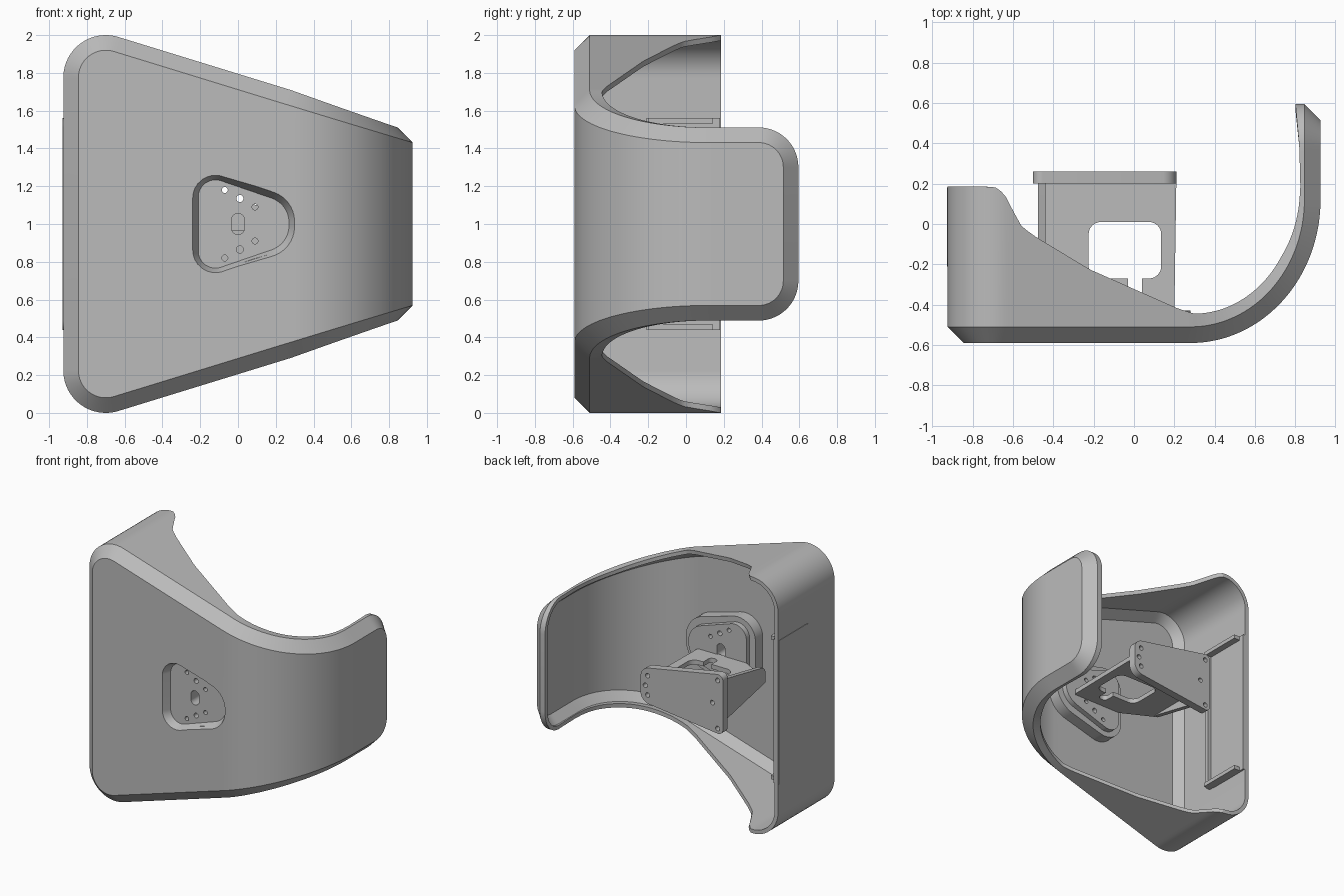
import bpy, bmesh, math
from mathutils import Vector

if "Cube" in bpy.data.objects:
    bpy.data.objects.remove(bpy.data.objects["Cube"])

grey = bpy.data.materials.new("plain_grey")
grey.diffuse_color = (0.5, 0.5, 0.5, 1)
grey.use_nodes = True
grey.node_tree.nodes["Principled BSDF"].inputs["Base Color"].default_value = grey.diffuse_color


def make(name, verts, faces):
    me = bpy.data.meshes.new(name)
    me.from_pydata(verts, [], faces)
    bm = bmesh.new()
    bm.from_mesh(me)
    bmesh.ops.recalc_face_normals(bm, faces=bm.faces)
    bm.to_mesh(me)
    bm.free()
    me.materials.append(grey)
    ob = bpy.data.objects.new(name, me)
    bpy.context.collection.objects.link(ob)
    return ob


def rounded(corners, n=8):
    """Closed profile from (u, v, radius) corners with filleted arcs."""
    out, m = [], len(corners)
    for i, (u, v, r) in enumerate(corners):
        p = Vector((u, v))
        a = (Vector(corners[i - 1][:2]) - p).normalized()
        b = (Vector(corners[(i + 1) % m][:2]) - p).normalized()
        if r == 0:
            out.append((u, v))
            continue
        half = a.angle(b) / 2
        c = p + (a + b).normalized() * r / math.sin(half)
        d0 = p + a * r / math.tan(half) - c
        d1 = p + b * r / math.tan(half) - c
        for k in range(n + 1):
            d = d0.lerp(d1, k / n).normalized() * r + c
            out.append((d.x, d.y))
    return out


AXES = {'x': lambda u, v, w: (w, u, v), 'y': lambda u, v, w: (u, w, v), 'z': lambda u, v, w: (u, v, w)}


def prism(name, prof, w0, w1, axis='y', prof2=None):
    f, n = AXES[axis], len(prof)
    verts = [f(u, v, w0) for u, v in prof] + [f(u, v, w1) for u, v in (prof2 or prof)]
    faces = [(i, (i + 1) % n, n + (i + 1) % n, n + i) for i in range(n)]
    return make(name, verts, faces + [tuple(range(n)), tuple(range(n, 2 * n))])


def rect(u0, u1, v0, v1, r=0, n=6):
    return rounded([(u0, v0, r), (u1, v0, r), (u1, v1, r), (u0, v1, r)], n)


def circle(u, v, r, n=20):
    return [(u + r * math.cos(math.tau * i / n), v + r * math.sin(math.tau * i / n)) for i in range(n)]


def cut(ob, *cutters):
    bpy.context.view_layer.objects.active = ob
    for c in cutters:
        md = ob.modifiers.new("cut", 'BOOLEAN')
        md.operation, md.solver, md.object = 'DIFFERENCE', 'EXACT', c
        bpy.ops.object.modifier_apply(modifier=md.name)


# ---- curved shell: outline on the unrolled surface, lofted through offset rings
X0, Y0, XB, RX, RY, ARC = -0.925, -0.59, 0.28, 0.645, 0.71, 1.06
S_END, SLOPE, T, CH = XB + ARC + 0.475, 0.308, 0.03, 0.08


def surface(s, depth):
    if s <= XB:
        return s, Y0 + depth
    if s >= XB + ARC:
        return XB + RX - depth, Y0 + RY + s - XB - ARC
    th = (s - XB) / ARC * math.pi / 2
    n = Vector((-math.sin(th) / RX, math.cos(th) / RY)).normalized()
    return XB + RX * math.sin(th) + n.x * depth, Y0 + RY - RY * math.cos(th) + n.y * depth


def top_edge(s):
    return 1.99 - SLOPE * (surface(s, 0)[0] + 0.63)


WALL = [(-0.72, .775), (-.68, .77), (-.64, .735), (-.60, .655), (-.555, .575), (-.485, .525),
        (-.22, .365), (.22, .17), (.3, .145), (.5, .14), (1.0, .13), (1.4, .10), (1.6, .105), (1.82, .125)]


def wall_depth(s):
    if s <= WALL[0][0]:
        return WALL[0][1]
    for (a, p), (b, q) in zip(WALL, WALL[1:]):
        if s <= b:
            return p + (q - p) * (s - a) / (b - a)
    return WALL[-1][1]


ang, r1, r2 = math.atan(SLOPE), 0.225, 0.21
c1 = Vector((X0 + r1, 2.0 - r1))
half = []
for k in range(17):                                   # tall end corner
    a = math.pi - (math.pi / 2 + ang) * k / 16
    half.append((c1.x + r1 * math.cos(a), c1.y + r1 * math.sin(a)))
sa, sb = half[-1][0], S_END - r2
gap = half[-1][1] - top_edge(sa)
for k in range(1, 91):                                # sloping edge
    s = sa + (sb - sa) * k / 90
    half.append((s, top_edge(s) + gap * (1 - k / 90)))
ze = half[-1][1] - r2
for k in range(1, 15):                                # tip corner
    a = math.pi / 2 * (1 - k / 14)
    half.append((sb + r2 * math.cos(a), ze + r2 * math.sin(a)))
N = len(half)
norms = []
for i in range(N):
    d = Vector(half[min(i + 1, N - 1)]) - Vector(half[max(i - 1, 0)])
    norms.append(Vector((-d.y, d.x)).normalized())
norms[0], norms[-1] = Vector((-1, 0)), Vector((1, 0))

rings = [(CH, 0), (0, CH), (0, None), (T, None), (T, CH + .4 * T), (CH + .4 * T, T)]
verts, faces = [], []
for off, depth in rings:
    up = []
    for (s, z), nrm in zip(half, norms):
        so, zo = s - nrm.x * off, z - nrm.y * off
        x, y = surface(so, wall_depth(s) if depth is None else depth)
        up.append((x, y, zo))
    verts += up + [(x, y, 2 - z) for x, y, z in reversed(up)]
M = 2 * N
for j in range(len(rings) - 1):
    for i in range(M):
        k = (i + 1) % M
        faces.append((j * M + i, j * M + k, j * M + M + k, j * M + M + i))
for base in (0, (len(rings) - 1) * M):                # outer and inner skins
    for k in range(N - 1):
        faces.append((base + k, base + k + 1, base + M - 2 - k, base + M - 1 - k))
shell = make("curved_shell", verts, faces)


# ---- recessed mount in the front
def trapezoid(g, n=10):
    return rounded([(-.24 - g, .70 - g, .12 + g), (.30 + g, .865 - g, .165 + g),
                    (.30 + g, 1.135 + g, .165 + g), (-.24 - g, 1.30 + g, .12 + g)], n)


pocket = prism("pocket_cutter", trapezoid(.012), -.615, -.53, 'y', trapezoid(-.03))
boss = prism("mount_boss", trapezoid(.03), -.565, -.47)
holes = []
for sgn in (-1, 1):
    for hx, hz, r in ((-.07, .18, .016), (.01, .135, .019), (.09, .09, .016)):
        holes.append(prism("hole_cutter", circle(hx, 1 + sgn * hz, r), -.7, -.4))
holes.append(prism("hole_cutter", rect(-.035, .035, .945, 1.055, .034), -.7, -.4))
cut(shell, pocket)
front_plate = prism("bracket_front_plate", trapezoid(-.02), -.475, -.43)
cut(boss, pocket, *holes)
cut(front_plate, *holes)

# ---- bracket web with window, side flange and rear plate
web = prism("bracket_web", rounded([(-.47, -.30, .05), (-.2, -.44, .05), (.2, -.44, .03),
                                    (.21, .21, 0), (-.47, .21, 0)]), .93, .965, 'z')
window = prism("window_cutter", rect(-.225, .135, -.27, .01, .06), .8, 1.1, 'z')
slot = prism("slot_cutter", rect(-.03, .04, -.36, -.2, .03), .8, 1.1, 'z')
cut(web, window, slot)
flange = prism("bracket_side_flange", rounded([(-.30, .93, 0), (.21, .82, 0), (.21, 1.15, 0),
                                               (-.30, 1.05, .05)]), -.475, -.44, 'x')
rear = prism("bracket_rear_plate", rounded([(-.50, .735, .04), (.21, .82, .08), (.21, 1.08, .08),
                                            (-.50, 1.21, .04)]), .20, .26)
rear_holes = [prism("hole_cutter", circle(x, z, .018), .1, .4)
              for x, z in ((-.455, .78), (-.455, 1.155), (-.41, .97), (.15, .88), (.17, .95), (.15, 1.03))]
cut(rear, *rear_holes)

# ---- access panel in the tall side wall, with inner lips
panel = prism("side_panel", rounded([(.18, .44, 0), (.18, 1.56, 0), (-.21, 1.56, .05), (-.21, .44, .05)]),
              -.928, -.88, 'x')
parts = [shell, boss, front_plate, web, flange, rear, panel]
for i, z in enumerate((.455, 1.545)):
    parts.append(prism("panel_lip_%d" % (i + 1), rect(-.20, .14, z - .015, z + .015), -.89, -.83, 'x'))
parts.append(prism("panel_inner_lip", rect(-.21, -.18, .44, 1.56), -.89, -.85, 'x'))

for c in [pocket, window, slot] + holes + rear_holes:
    bpy.data.objects.remove(c, do_unlink=True)
for ob in parts:
    bpy.ops.object.select_all(action='DESELECT')
    ob.select_set(True)
    bpy.context.view_layer.objects.active = ob
    bpy.ops.object.shade_smooth_by_angle(angle=math.radians(25))
